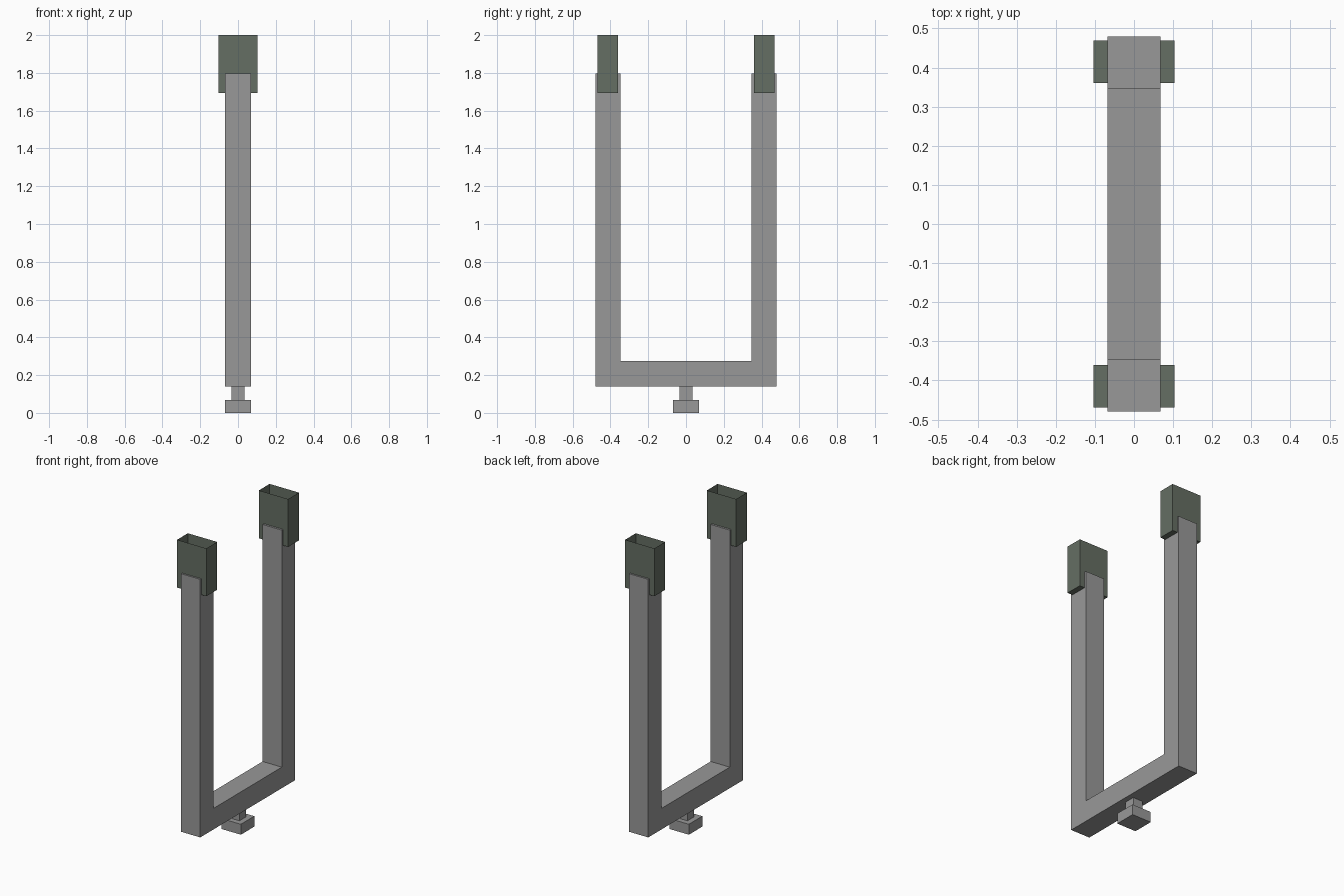
import bpy, bmesh

if "Cube" in bpy.data.objects:
    bpy.data.objects.remove(bpy.data.objects["Cube"])


def material(name, rgb):
    m = bpy.data.materials.new(name)
    m.diffuse_color = (*rgb, 1.0)
    m.use_nodes = True
    m.node_tree.nodes["Principled BSDF"].inputs["Base Color"].default_value = m.diffuse_color
    return m


GREY = material("grey_metal", (0.315, 0.315, 0.315))
GREEN = material("dark_green", (0.13, 0.156, 0.125))


def finish(name, bm, mat):
    bmesh.ops.recalc_face_normals(bm, faces=bm.faces[:])
    mesh = bpy.data.meshes.new(name)
    bm.to_mesh(mesh)
    bm.free()
    mesh.materials.append(mat)
    obj = bpy.data.objects.new(name, mesh)
    bpy.context.collection.objects.link(obj)
    return obj


def box(name, x, y0, y1, z0, z1, mat, open_top=False):
    bm = bmesh.new()
    bmesh.ops.create_cube(bm, size=1)
    for v in bm.verts:
        v.co = (v.co.x * 2 * x, y1 if v.co.y > 0 else y0, z1 if v.co.z > 0 else z0)
    bm.normal_update()
    if open_top:
        top = [f for f in bm.faces if f.normal.z > 0.9]
        bmesh.ops.delete(bm, geom=top, context='FACES')
    return finish(name, bm, mat)


# U-shaped fork: half profile in (y, z), mirrored, extruded along x
W = 0.068
half = [(0.48, 0.14), (0.48, 1.796), (0.347, 1.796), (0.347, 0.275)]
profile = half + [(-y, z) for y, z in reversed(half)]
bm = bmesh.new()
face = bm.faces.new([bm.verts.new((-W, y, z)) for y, z in profile])
ext = bmesh.ops.extrude_face_region(bm, geom=[face])
for v in ext["geom"]:
    if isinstance(v, bmesh.types.BMVert):
        v.co.x = W
finish("fork_frame", bm, GREY)

# Stem and foot under the fork
box("stem", 0.034, -0.034, 0.034, 0.066, 0.14, GREY)
box("foot", W, -W, W, 0.0, 0.067, GREY)

# Thin open-topped sleeves around the prong tips
for name, s in (("front_sleeve", -1), ("back_sleeve", 1)):
    y0, y1 = sorted((s * 0.36, s * 0.469))
    box(name, 0.104, y0, y1, 1.693, 2.0, GREEN, open_top=True)
